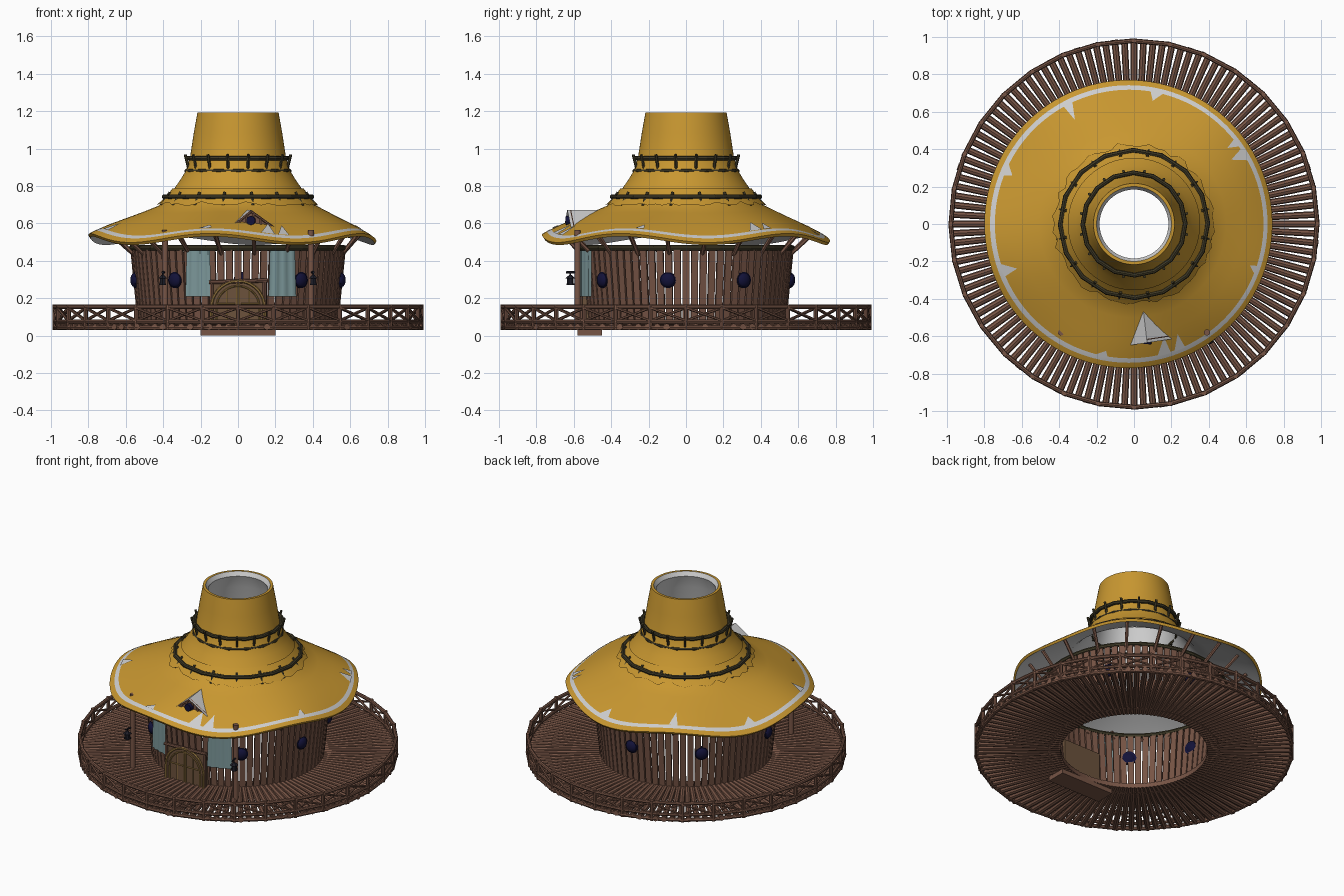
import bpy, bmesh, math, random
from mathutils import Vector, Matrix

if "Cube" in bpy.data.objects:
    bpy.data.objects.remove(bpy.data.objects["Cube"])

random.seed(4)
TAU = math.tau


def material(name, rgb):
    m = bpy.data.materials.new(name)
    m.diffuse_color = (*rgb, 1)
    m.use_nodes = True
    m.node_tree.nodes["Principled BSDF"].inputs["Base Color"].default_value = m.diffuse_color
    return m


GOLD = material("gold canvas", (0.58, 0.31, 0.03))
WHITE = material("pale lining", (0.62, 0.62, 0.62))
WOOD = material("brown wood", (0.185, 0.09, 0.06))
ROPE = material("dark olive", (0.05, 0.042, 0.02))
NAVY = material("navy glass", (0.006, 0.006, 0.04))
TEAL = material("teal cloth", (0.2, 0.31, 0.32))
BRASS = material("door brass", (0.30, 0.18, 0.05))
DOOR = material("door wood", (0.15, 0.085, 0.045))
IRON = material("black iron", (0.012, 0.012, 0.02))


def finish(name, bm, *mats, smooth=True, normals=True):
    if normals:
        bmesh.ops.recalc_face_normals(bm, faces=bm.faces)
    me = bpy.data.meshes.new(name)
    bm.to_mesh(me)
    bm.free()
    ob = bpy.data.objects.new(name, me)
    bpy.context.collection.objects.link(ob)
    for m in mats:
        me.materials.append(m)
    if smooth:
        bpy.ops.object.select_all(action='DESELECT')
        ob.select_set(True)
        bpy.context.view_layer.objects.active = ob
        bpy.ops.object.shade_smooth_by_angle(angle=math.radians(40))
    return ob


def P(a, r, z):
    return Vector((r * math.cos(a), r * math.sin(a), z))


def log(bm, a, b, r, n=8, r2=None):
    a, b = Vector(a), Vector(b)
    d = b - a
    m = Matrix.Translation((a + b) / 2) @ d.to_track_quat('Z', 'Y').to_matrix().to_4x4()
    bmesh.ops.create_cone(bm, cap_ends=True, segments=n, radius1=r,
                          radius2=r if r2 is None else r2, depth=d.length, matrix=m)


def box(bm, lo, hi):
    lo, hi = Vector(lo), Vector(hi)
    m = Matrix.Translation((lo + hi) / 2) @ Matrix.Diagonal((*(hi - lo), 1))
    bmesh.ops.create_cube(bm, size=1, matrix=m)


def ring(bm, r, z, n, thick):
    for i in range(n):
        log(bm, P(TAU * i / n, r, z), P(TAU * (i + 1.06) / n, r, z), thick)


# Deck of radial logs
bm = bmesh.new()
for i in range(120):
    a = TAU * i / 120
    log(bm, P(a, 0.455, 0.047), P(a, 0.985 + random.uniform(-.006, .006), 0.047), 0.018)
finish("deck_logs", bm, WOOD)

# Outer railing with crossed braces
bm = bmesh.new()
N = 32
ring(bm, 0.98, 0.153, N, 0.012)
ring(bm, 0.98, 0.075, N, 0.011)
ring(bm, 0.98, 0.042, N, 0.013)
for i in range(N):
    a, b = TAU * i / N, TAU * (i + 1) / N
    log(bm, P(a, 0.98, 0.03), P(a, 0.98, 0.166), 0.012)
    log(bm, P(a, 0.975, 0.08), P(b, 0.975, 0.148), 0.007, 6)
    log(bm, P(b, 0.985, 0.08), P(a, 0.985, 0.148), 0.007, 6)
finish("deck_railing", bm, WOOD)

# Wall of upright planks leaning outward
bm = bmesh.new()
for i in range(76):
    a = TAU * i / 76
    lo, hi = P(a, 0.525, 0.03), P(a, 0.568, 0.465 + random.uniform(-.008, .008))
    z = (hi - lo).normalized()
    t = Vector((-math.sin(a), math.cos(a), 0))
    rot = Matrix((t, z.cross(t), z)).transposed().to_4x4()
    m = Matrix.Translation((lo + hi) / 2) @ rot @ Matrix.Diagonal((0.037, 0.016, (hi - lo).length, 1))
    bmesh.ops.create_cube(bm, size=1, matrix=m)
finish("wall_planks", bm, WOOD, smooth=False)

bm = bmesh.new()
ring(bm, 0.57, 0.468, 40, 0.015)
finish("wall_top_band", bm, ROPE)

# Roof: lathe profile with a wavy, slightly off-centre brim
PROFILE = [(.77, .522), (.742, .541), (.718, .554), (.67, .58), (.6, .613), (.5, .658), (.42, .695),
           (.38, .735), (.345, .78), (.31, .83), (.28, .88), (.257, .95), (.237, 1.08), (.217, 1.192)]


def warp(a, r, z):
    w = max(0, min(1, (r - .4) / .37))
    return P(a, r, z + 0.024 * w ** 1.5 * math.sin(5 * a - math.radians(135))) + Vector((-0.03 * w, 0, 0))


def roof_z(r):
    for (r1, z1), (r0, z0) in zip(PROFILE, PROFILE[1:]):
        if r0 <= r <= r1:
            return z0 + (z1 - z0) * (r - r0) / (r1 - r0)
    return PROFILE[0][1]


inner = []
for i, (r, z) in enumerate(PROFILE):
    p, q = PROFILE[max(i - 1, 0)], PROFILE[min(i + 1, len(PROFILE) - 1)]
    t = Vector((q[0] - p[0], q[1] - p[1])).normalized()
    inner.append((r - 0.018 * t.y, z + 0.018 * t.x))
section = PROFILE + [(.2, 1.192), (.184, 1.165)] + inner[-2::-1]
bm = bmesh.new()
S = 120
rows = [[bm.verts.new(warp(TAU * k / S, r, z)) for k in range(S)] for r, z in section]
M = len(rows)
for i in range(M):
    for k in range(S):
        f = bm.faces.new((rows[i][k], rows[i][(k + 1) % S], rows[(i + 1) % M][(k + 1) % S], rows[(i + 1) % M][k]))
        f.material_index = 1 if i == 1 or len(PROFILE) <= i < M - 1 else 0
finish("roof", bm, GOLD, WHITE)

# Pale torn points along the brim stripe
bm = bmesh.new()
up = Vector((0, 0, 0.007))
for deg, w, tip in ((117, 2.2, .63), (156, 3, .68), (200, 3, .65), (31, 3, .64), (37, 2, .66), (78, 3, .67),
                    (285, 3, .63), (292, 2.5, .64), (258, 3, .69), (340, 2, .68)):
    a, d = math.radians(deg), math.radians(w)
    bm.faces.new([bm.verts.new(warp(x, r, roof_z(r)) + up) for x, r in
                  ((a - d, .725), (a + d, .725), (a + d * .5, tip))])
for v in bm.faces:
    v.normal_update()
    if v.normal.z < 0:
        v.normal_flip()
finish("brim_tears", bm, WHITE, smooth=False, normals=False)

# Ragged overlapping skirt of the upper cover
bm = bmesh.new()
rs = [[], [], []]
for k in range(64):
    low = random.uniform(.405, .435)
    for row, r in zip(rs, (.345, .38, low)):
        row.append(bm.verts.new(warp(TAU * k / 64, r + .006, roof_z(r) + .006)))
for i in range(2):
    for k in range(64):
        bm.faces.new((rs[i][k], rs[i + 1][k], rs[i + 1][(k + 1) % 64], rs[i][(k + 1) % 64]))
finish("cover_skirt", bm, GOLD)

# Binding hoops with pegs
bm = bmesh.new()
ring(bm, 0.395, 0.742, 16, 0.013)
ring(bm, 0.275, 0.88, 16, 0.012)
ring(bm, 0.275, 0.948, 16, 0.012)
finish("roof_hoops", bm, ROPE)
bm = bmesh.new()
for i in range(16):
    a = TAU * (i + .5) / 16
    log(bm, P(a, .37, .765), P(a, .415, .695), .009, 6)
    log(bm, P(a, .262, .865), P(a, .288, .968), .008, 6)
finish("hoop_pegs", bm, ROPE)

# Struts from wall top to brim
bm = bmesh.new()
for i in range(20):
    a = TAU * (i + .5) / 20
    log(bm, P(a, .56, .43), warp(a, .68, .555), .011, 6)
finish("roof_struts", bm, WOOD)

# Front posts and lanterns
bm, lan = bmesh.new(), bmesh.new()
for s in (-1, 1):
    log(bm, (s * .39, -.58, .04), (s * .39, -.58, .565), .017, 10)
    x, y = s * .403, -.618
    log(lan, (s * .39, -.57, .338), (x, -.64, .338), .006, 6)
    log(lan, (x, y, .318), (x, y, .342), .004, 6)
    log(lan, (x, y, .305), (x, y, .325), .027, 6, .006)
    log(lan, (x, y, .278), (x, y, .305), .017, 6)
    log(lan, (x, y, .270), (x, y, .279), .022, 6)
finish("front_posts", bm, WOOD)
finish("lanterns", lan, IRON, smooth=False)

# Round domed windows
bm, fr = bmesh.new(), bmesh.new()
for deg in (-53, -10, 33.5, 88, 135, 190, 233):
    a = math.radians(deg)
    d = P(a, 1, 0)
    rot = d.to_track_quat('Z', 'Y').to_matrix().to_4x4()
    bmesh.ops.create_uvsphere(bm, u_segments=20, v_segments=10, radius=.04,
                              matrix=Matrix.Translation(P(a, .558, .297)) @ rot @ Matrix.Diagonal((1, 1, .65, 1)))
    log(fr, P(a, .54, .297), P(a, .564, .297), .043, 20)
finish("windows", bm, NAVY)
finish("window_frames", fr, NAVY)

# Hanging cloths beside the door
bm = bmesh.new()
for x0, x1 in ((-.275, -.15), (.17, .305)):
    cols = []
    for k in range(13):
        x = x0 + (x1 - x0) * k / 12
        cols.append([])
        for z, sp in ((.455, 1), (.33, 1.04), (.21, 1.1)):
            xx = (x0 + x1) / 2 + (x - (x0 + x1) / 2) * sp
            y = -math.sqrt(.592 ** 2 - x * x) + .004 * math.sin(k * 1.6)
            cols[-1].append(bm.verts.new((xx, y, z)))
    for c, d in zip(cols, cols[1:]):
        for j in range(2):
            bm.faces.new((c[j], c[j + 1], d[j + 1], d[j]))
finish("door_cloths", bm, TEAL, normals=False)

# Door slab, timber frame, step and brass arches
bm = bmesh.new()
box(bm, (-.14, -.568, .03), (.14, -.5, .285))
finish("door_slab", bm, DOOR, smooth=False)
bm = bmesh.new()
log(bm, (-.155, -.57, .285), (.16, -.57, .295), .011)
for s in (-1, 1):
    log(bm, (s * .142, -.565, .03), (s * .142, -.565, .29), .012)
box(bm, (-.2, -.58, 0), (.2, -.45, .03))
finish("door_frame_and_step", bm, WOOD)
bm = bmesh.new()
for r, t in ((.142, .008), (.115, .005)):
    pts = [Vector((-r, -.575, .05))] + [Vector((-r * math.cos(math.pi * i / 18), -.575, .15 + r * math.sin(math.pi * i / 18)))
                                        for i in range(19)] + [Vector((r, -.575, .05))]
    for p, q in zip(pts, pts[1:]):
        log(bm, p, q, t, 6)
for x in (-.06, -.006, .006, .06):
    log(bm, (x, -.572, .05), (x, -.572, .28 if abs(x) < .03 else .245), .004, 6)
for s in (-1, 1):
    log(bm, (s * .11, -.572, .17), (s * .015, -.572, .17), .005, 6)
finish("door_brass", bm, BRASS)

# Dormer: pale tent, planked gable and round window
A, B, C = Vector((.07, -.635, .672)), Vector((-.065, -.655, .562)), Vector((.235, -.61, .553))
back = Vector((.045, -.42, .672))
bm = bmesh.new()
a, b, c, k = [bm.verts.new(p) for p in (A, B, C, back)]
bm.faces.new((a, k, b))
bm.faces.new((a, c, k))
finish("dormer_tent", bm, WHITE, smooth=False, normals=False)
bm = bmesh.new()
IN = Vector((0, .018, -.008))
bm.faces.new([bm.verts.new(p + IN) for p in (A, B, C)])
log(bm, A + IN, B + IN, .007, 6)
log(bm, A + IN, C + IN, .007, 6)
log(bm, B + IN, C + IN, .007, 6)
for i in range(1, 8):
    t = i / 8
    base = B.lerp(C, t)
    top = B.lerp(A, t / .45) if t < .45 else A.lerp(C, (t - .45) / .55)
    log(bm, base + IN, top + IN, .008, 6)
finish("dormer_gable", bm, WOOD)
bm = bmesh.new()
log(bm, (.072, -.6, .615), (.068, -.642, .615), .024, 16)
finish("dormer_window", bm, NAVY)
